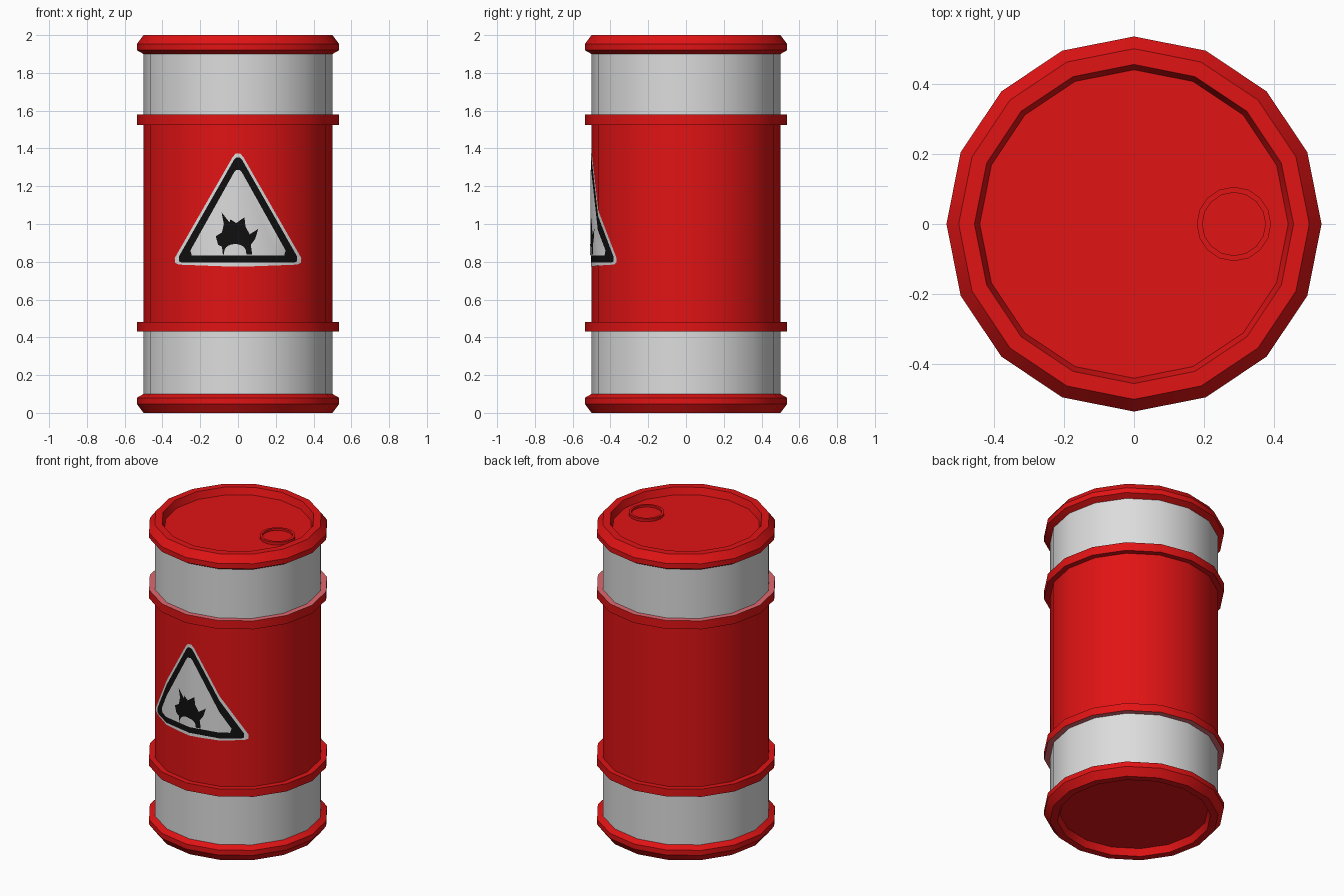
import bpy, bmesh, math

if "Cube" in bpy.data.objects:
    bpy.data.objects.remove(bpy.data.objects["Cube"])

SIDES = 16
R = 0.5          # barrel wall radius
R_OUT = 0.535    # hoop and rim radius


def material(name, rgb):
    m = bpy.data.materials.new(name)
    m.diffuse_color = (*rgb, 1)
    m.use_nodes = True
    m.node_tree.nodes["Principled BSDF"].inputs["Base Color"].default_value = m.diffuse_color
    return m


RED = material("red paint", (0.75, 0.0065, 0.007))
WHITE = material("white paint", (0.72, 0.72, 0.72))
PINK = material("faded red", (0.75, 0.14, 0.16))
BLACK = material("black paint", (0.005, 0.005, 0.005))


def finish(name, bm, mats):
    me = bpy.data.meshes.new(name)
    bm.to_mesh(me)
    bm.free()
    for m in mats:
        me.materials.append(m)
    ob = bpy.data.objects.new(name, me)
    bpy.context.collection.objects.link(ob)
    bpy.ops.object.select_all(action='DESELECT')
    ob.select_set(True)
    bpy.context.view_layer.objects.active = ob
    bpy.ops.object.shade_smooth_by_angle(angle=math.radians(30))
    return ob


def lathe(name, profile, mats, bands=None, center=(0, 0)):
    """Spin an (r, z) profile around z; bands gives a material index per segment."""
    bm = bmesh.new()
    rings = []
    for r, z in profile:
        rings.append([bm.verts.new((center[0] + r * math.cos(2 * math.pi * i / SIDES),
                                    center[1] + r * math.sin(2 * math.pi * i / SIDES), z))
                      for i in range(SIDES)])
    for j in range(len(rings) - 1):
        for i in range(SIDES):
            k = (i + 1) % SIDES
            f = bm.faces.new((rings[j][i], rings[j][k], rings[j + 1][k], rings[j + 1][i]))
            f.material_index = bands[j] if bands else 0
    bmesh.ops.remove_doubles(bm, verts=bm.verts, dist=1e-5)
    return finish(name, bm, mats)


# Wall: white, red, white bands
lathe("barrel_wall", [(R, 0.06), (R, 0.45), (R, 1.55), (R, 1.94)], [WHITE, RED], [0, 1, 0])

# Hoops, with a faded face toward the white bands
for name, z0, z1, bands in (("lower_hoop", 0.43, 0.48, [1, 0, 0]),
                            ("upper_hoop", 1.525, 1.58, [0, 0, 1])):
    lathe(name, [(R - 0.01, z0), (R_OUT, z0), (R_OUT, z1), (R - 0.01, z1)], [RED, PINK], bands)

# End rims with recessed lids
rim = [(R - 0.01, 1.9), (R, 1.9), (R_OUT, 1.92), (R_OUT, 1.953), (R, 2.0),
       (0.455, 2.0), (0.44, 1.955), (0, 1.955)]
lathe("top_rim_and_lid", rim, [RED])
lathe("bottom_rim_and_base", [(r, 2 - z) for r, z in reversed(rim)], [RED])

# Filler cap on the lid
lathe("filler_cap", [(0.106, 1.95), (0.106, 1.973), (0.09, 1.973), (0.09, 1.96), (0, 1.96)],
      [RED], center=(0.285, 0))

# Warning sign: thin layers wrapped over the front facets
FACET = [(R * math.sin(a), -R * math.cos(a))
         for a in (k * 2 * math.pi / SIDES for k in range(-3, 4))]


def wall_y(x):
    for (x0, y0), (x1, y1) in zip(FACET, FACET[1:]):
        if x <= x1:
            return y0 + (y1 - y0) * (x - x0) / (x1 - x0)
    return FACET[-1][1]


def sign_layer(name, points, mat, offset):
    bm = bmesh.new()
    face = bm.faces.new([bm.verts.new((x, 0, z)) for x, z in points])
    face.normal_update()
    if face.normal.y > 0:
        face.normal_flip()
    bmesh.ops.triangulate(bm, faces=bm.faces[:])
    for x, _ in FACET:
        bmesh.ops.bisect_plane(bm, geom=bm.verts[:] + bm.edges[:] + bm.faces[:],
                               plane_co=(x, 0, 0), plane_no=(1, 0, 0), dist=1e-5)
    for v in bm.verts:
        v.co.y = wall_y(v.co.x) - offset
    finish(name, bm, [mat])


def mirrored(half):
    return half + [(-x, z) for x, z in reversed(half)]


sign_layer("sign_border", mirrored([(0.012, 1.373), (0.028, 1.355), (0.335, 0.82),
                                    (0.333, 0.795), (0.315, 0.785), (0.08, 0.776)]), WHITE, 0.002)
sign_layer("sign_frame", mirrored([(0.008, 1.352), (0.02, 1.342), (0.312, 0.83),
                                   (0.312, 0.802), (0.298, 0.795)]), BLACK, 0.0035)
sign_layer("sign_panel", mirrored([(0.01, 1.286), (0.02, 1.275), (0.252, 0.86),
                                   (0.245, 0.833)]), WHITE, 0.005)
sign_layer("flame", [(-0.08, 0.838), (-0.085, 0.88), (-0.105, 0.89), (-0.118, 0.935),
                     (-0.085, 0.955), (-0.075, 1.0), (-0.087, 1.062), (-0.045, 1.008),
                     (-0.04, 1.025), (-0.01, 1.005), (0.034, 1.035), (0.04, 0.985),
                     (0.062, 0.945), (0.108, 0.975), (0.09, 0.92), (0.068, 0.89),
                     (0.075, 0.838)], BLACK, 0.0065)
sign_layer("flame_core", [(-0.015 + 0.06 * math.cos(a), 0.836 + 0.058 * math.sin(a) ** 0.7)
                          for a in (math.pi * i / 10 for i in range(10))] + [(-0.075, 0.836)],
           WHITE, 0.008)
